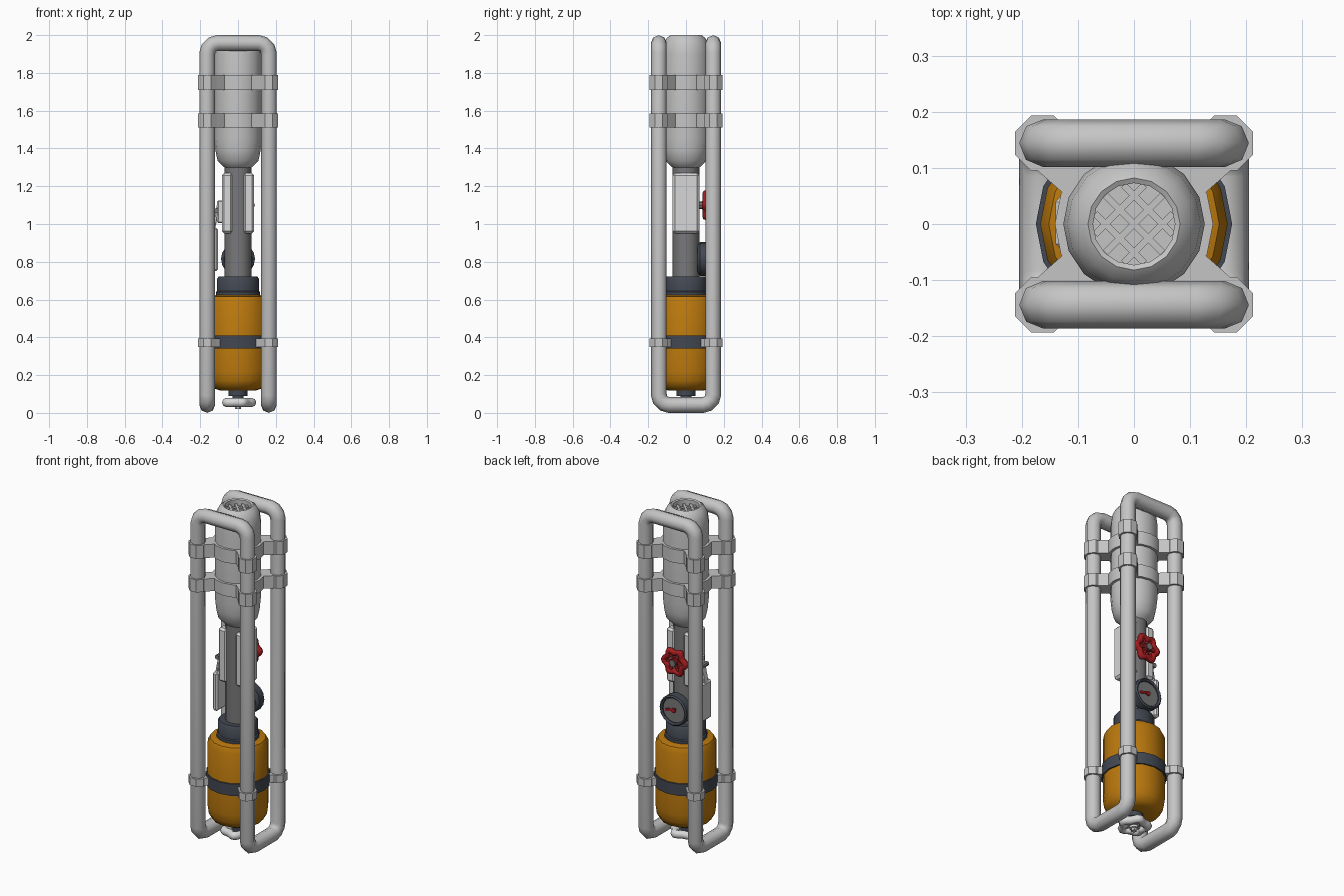
import bpy, bmesh, math
from mathutils import Vector, Matrix

if "Cube" in bpy.data.objects:
    bpy.data.objects.remove(bpy.data.objects["Cube"])


def material(name, rgb):
    m = bpy.data.materials.new(name)
    m.diffuse_color = (*rgb, 1)
    m.use_nodes = True
    m.node_tree.nodes["Principled BSDF"].inputs["Base Color"].default_value = m.diffuse_color
    return m


LIGHT = material("light_grey", (.56, .56, .56))
PALE = material("pale_grey", (.68, .68, .68))
MID = material("mid_grey", (.19, .19, .195))
DARK = material("dark_slate", (.055, .065, .085))
YELLOW = material("amber", (.50, .19, .004))
RED = material("red", (.36, .012, .014))

FACE_Y = Matrix.Rotation(-math.pi / 2, 4, 'X')   # turns local +z to +y


def finish(name, bm, mat, matrix=Matrix(), angle=40):
    bmesh.ops.remove_doubles(bm, verts=bm.verts, dist=1e-5)
    bmesh.ops.recalc_face_normals(bm, faces=bm.faces)
    bm.transform(matrix)
    me = bpy.data.meshes.new(name)
    bm.to_mesh(me)
    bm.free()
    me.materials.append(mat)
    ob = bpy.data.objects.new(name, me)
    bpy.context.collection.objects.link(ob)
    smooth(ob, angle)
    return ob


def smooth(ob, angle=40):
    bpy.ops.object.select_all(action='DESELECT')
    ob.select_set(True)
    bpy.context.view_layer.objects.active = ob
    bpy.ops.object.shade_smooth_by_angle(angle=math.radians(angle))


def grid(bm, rings, closed_v=False):
    """Skin a list of closed rings."""
    vs = [[bm.verts.new(p) for p in ring] for ring in rings]
    pairs = list(zip(vs, vs[1:])) + ([(vs[-1], vs[0])] if closed_v else [])
    for a, b in pairs:
        for i in range(len(a)):
            j = (i + 1) % len(a)
            bm.faces.new((a[i], a[j], b[j], b[i]))


def lathe(name, profile, mat, n=16, matrix=Matrix(), offset=0, angle=40):
    bm = bmesh.new()
    ang = [2 * math.pi * (i + offset) / n for i in range(n)]
    grid(bm, [[(r * math.cos(a), r * math.sin(a), z) for a in ang] for r, z in profile])
    return finish(name, bm, mat, matrix, angle)


def box(name, loc, dims, mat, rot=Matrix(), bevel=0):
    bm = bmesh.new()
    bmesh.ops.create_cube(bm, size=1, matrix=Matrix.Diagonal((*dims, 1)))
    if bevel:
        bmesh.ops.bevel(bm, geom=bm.edges[:], offset=bevel, segments=1, affect='EDGES')
    return finish(name, bm, mat, Matrix.Translation(loc) @ rot, 30)


def hand_wheel(name, mat, matrix, R, tube, lobes):
    """Lobed rim, three crossing spokes and a hub; axis is local z."""
    bm = bmesh.new()
    rings = []
    for i in range(lobes * 6):
        u = 2 * math.pi * i / (lobes * 6)
        rad = R + .009 * math.cos(lobes * u)
        ring = []
        for k in range(8):
            v = 2 * math.pi * k / 8
            d = rad + tube * math.cos(v)
            ring.append((d * math.cos(u), d * math.sin(u), tube * math.sin(v)))
        rings.append(ring)
    grid(bm, rings, True)
    finish(name + "_rim", bm, mat, matrix, 60)
    for i in range(3):
        r = matrix @ Matrix.Rotation(math.pi * i / 3, 4, 'Z')
        box(name + "_spoke", (0, 0, 0), (2 * R, .016, .014), mat, r)
    lathe(name + "_hub", [(0, -.02), (.024, -.02), (.024, .02), (0, .02)], mat, 10, matrix)


# Cage: one closed bent tube, arches along x on top and U bends along y below
TX, TY, TR = .163, .144, .042
lo, hi = TR, 2 - TR
corners = [Vector(c) for c in (
    (-TX, -TY, lo), (-TX, -TY, hi), (TX, -TY, hi), (TX, -TY, lo),
    (TX, TY, lo), (TX, TY, hi), (-TX, TY, hi), (-TX, TY, lo))]
path = []
fillet, steps = .055, 3
for i, c in enumerate(corners):
    a = (corners[i - 1] - c).normalized() * fillet
    b = (corners[(i + 1) % 8] - c).normalized() * fillet
    for s in range(steps + 1):
        t = math.pi / 2 * s / steps
        path.append(c + a * (1 - math.sin(t)) + b * (1 - math.cos(t)))
cu = bpy.data.curves.new("cage", 'CURVE')
cu.dimensions = '3D'
cu.bevel_depth, cu.bevel_resolution = TR, 2
sp = cu.splines.new('POLY')
sp.points.add(len(path) - 1)
for p, co in zip(sp.points, path):
    p.co = (*co, 1)
sp.use_cyclic_u = True
cage = bpy.data.objects.new("cage_tube", cu)
bpy.context.collection.objects.link(cage)
bpy.ops.object.select_all(action='DESELECT')
cage.select_set(True)
bpy.context.view_layer.objects.active = cage
bpy.ops.object.convert(target='MESH')
cage = bpy.context.object
cage.data.materials.clear()
cage.data.materials.append(LIGHT)
smooth(cage, 50)

# Clamps: sleeve on each tube and a web reaching the body
for z0, z1, inner in ((1.71, 1.79, .115), (1.51, 1.585, .115), (.35, .395, .165)):
    for sx in (-1, 1):
        for sy in (-1, 1):
            lathe("clamp_sleeve", [(TR - .004, z0), (.053, z0), (.053, z1), (TR - .004, z1)], LIGHT, 8,
                  Matrix.Translation((sx * TX, sy * TY, 0)), .5)
            d = Vector((sx * TX, sy * TY, 0))
            mid = d.normalized() * (inner + d.length) / 2
            mid.z = (z0 + z1) / 2
            box("clamp_web", mid, (d.length - inner, .085, z1 - z0), LIGHT,
                Matrix.Rotation(math.atan2(d.y, d.x), 4, 'Z'))
    if z0 > 1:
        lathe("canister_band", [(.12, z0), (.141, z0), (.141, z1), (.12, z1)], LIGHT)

# Upper canister with open, grated top
lathe("canister", [(0, 1.29), (.06, 1.29), (.078, 1.305), (.108, 1.335), (.12, 1.39), (.126, 1.45),
                   (.126, 1.90), (.119, 1.95), (.102, 1.985), (.082, 2.0), (.073, 1.995),
                   (.073, 1.95), (0, 1.95)], LIGHT)
for s in (-1, 1):
    for k in (-1, 0, 1):
        off, ang = k * .036, s * math.pi / 4
        box("grate_bar", (-off * math.sin(ang), off * math.cos(ang), 1.962),
            (2 * math.sqrt(.072 ** 2 - off ** 2), .012, .024), LIGHT, Matrix.Rotation(ang, 4, 'Z'))

# Neck column with two pale side grips
lathe("neck", [(0, .70), (.071, .70), (.071, 1.31), (0, 1.31)], MID, 12)
for s in (-1, 1):
    box("neck_grip", (s * .0565, 0, 1.11), (.057, .142, .32), PALE, bevel=.012)

# Lower tank, band and collar
lathe("tank", [(0, .115), (.10, .12), (.14, .135), (.16, .17), (.167, .22), (.167, .585),
               (.152, .615), (.11, .625), (0, .625)], YELLOW)
lathe("tank_band", [(.16, .34), (.175, .34), (.175, .41), (.16, .41)], DARK)
lathe("collar", [(0, .61), (.117, .61), (.117, .64), (.111, .645), (.111, .71), (.102, .722), (0, .722)], DARK)

# Drain valve underneath
lathe("drain_stem", [(0, .05), (.03, .05), (.03, .09), (.05, .09), (.05, .13), (0, .13)], DARK, 12)
hand_wheel("drain_wheel", PALE, Matrix.Translation((0, 0, .055)), .064, .024, 5)
lathe("drain_nut", [(0, .02), (.016, .02), (.016, .06), (0, .06)], LIGHT, 6)

# Pressure gauge at the back
g = Matrix.Translation((0, .06, .815)) @ FACE_Y
lathe("gauge_case", [(0, 0), (.075, 0), (.09, .015), (.09, .06), (.082, .067), (.072, .06), (.072, .052), (0, .052)],
      DARK, 16, g)
lathe("gauge_face", [(0, .05), (.071, .05), (.071, .054), (0, .054)], MID, 16, g)
box("gauge_needle", (.02, .117, .815), (.07, .006, .013), RED, Matrix.Rotation(.25, 4, 'Y'))
lathe("gauge_pivot", [(0, .05), (.014, .05), (.014, .062), (0, .062)], RED, 8, g)

# Red shut-off wheel at the back
w = Matrix.Translation((0, .105, 1.1)) @ FACE_Y
lathe("shutoff_stem", [(0, -.05), (.02, -.05), (.02, .026), (0, .026)], MID, 8, w)
hand_wheel("shutoff_wheel", RED, w, .062, .018, 6)

# Lever on the left side
box("lever_bracket", (-.095, 0, 1.065), (.03, .05, .12), PALE, bevel=.006)
box("lever_arm", (-.118, 0, 1.03), (.016, .04, .15), PALE, Matrix.Rotation(.2, 4, 'Y'), .004)
box("lever_handle", (-.123, .002, .865), (.034, .095, .23), PALE, bevel=.01)
lathe("lever_pin", [(0, -.035), (.014, -.035), (.014, .035), (0, .035)], MID, 8,
      Matrix.Translation((-.115, 0, 1.07)) @ FACE_Y)
